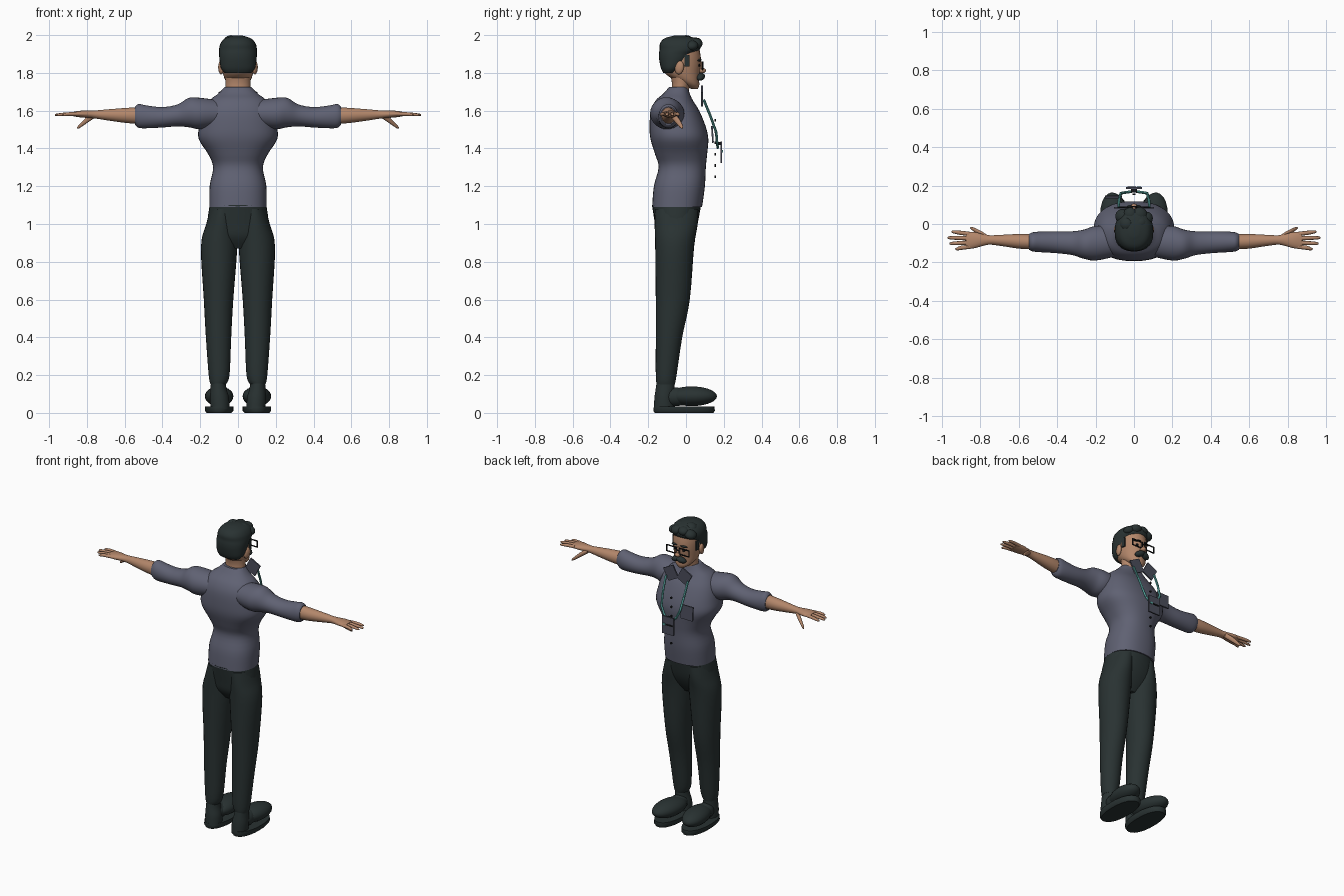
import bpy
import bmesh
import math
from mathutils import Matrix, Vector, Euler

default_cube = bpy.data.objects.get("Cube")
if default_cube:
    bpy.data.objects.remove(default_cube, do_unlink=True)


def material(name, *rgb):
    mat = bpy.data.materials.new(name)
    mat.use_nodes = True
    colour = (*rgb, 1)
    mat.diffuse_color = colour
    mat.node_tree.nodes["Principled BSDF"].inputs["Base Color"].default_value = colour
    return mat


SHIRT = material("slate shirt", .115, .12, .17)
DARK = material("dark green black", .022, .032, .032)
SKIN = material("tan skin", .45, .24, .145)
PLATE = material("dark slate", .07, .075, .105)
TEAL = material("teal strap", .09, .36, .33)
BLACK = material("black", .006, .007, .008)


def finish(bm, name, mat, mirror):
    """Turn a bmesh into a shaded, coloured object, optionally mirrored in x."""
    bmesh.ops.recalc_face_normals(bm, faces=bm.faces)
    mesh = bpy.data.meshes.new(name)
    bm.to_mesh(mesh)
    bm.free()
    for poly in mesh.polygons:
        poly.use_smooth = True
    mesh.set_sharp_from_angle(angle=math.radians(45))
    mesh.materials.append(mat)
    obj = bpy.data.objects.new(name, mesh)
    bpy.context.collection.objects.link(obj)
    if mirror:
        obj.modifiers.new("mirror", "MIRROR").use_mirror_merge = False
    return obj


def smooth_rings(rings, steps):
    """Catmull-Rom interpolation between key rings."""
    keys = [Vector(r) for r in rings]
    out = []
    for i in range(len(keys) - 1):
        a, b, c, d = (keys[min(max(i + k, 0), len(keys) - 1)] for k in (-1, 0, 1, 2))
        for s in range(steps):
            t = s / steps
            out.append(b + ((c - a) * t + (a * 2 - b * 5 + c * 4 - d) * t * t
                            + (b * 3 - a - c * 3 + d) * t ** 3) / 2)
    return out + [keys[-1]]


def loft(name, mat, axis, rings, mirror=False, sides=28, power=1.0, steps=4):
    """Rings are (position along axis, two centres, two radii)."""
    bm = bmesh.new()
    loops = []
    for t, u, v, ru, rv in smooth_rings(rings, steps):
        loop = []
        for k in range(sides):
            c, s = (f(math.tau * k / sides) for f in (math.cos, math.sin))
            a = u + ru * math.copysign(abs(c) ** power, c)
            b = v + rv * math.copysign(abs(s) ** power, s)
            loop.append(bm.verts.new((a, b, t) if axis == "z" else (t, a, b)))
        loops.append(loop)
    for low, high in zip(loops, loops[1:]):
        for k in range(sides):
            j = (k + 1) % sides
            bm.faces.new((low[k], low[j], high[j], high[k]))
    bm.faces.new(loops[0])
    bm.faces.new(loops[-1])
    return finish(bm, name, mat, mirror)


def placed(loc, size, turn):
    rot = Euler([math.radians(a) for a in turn]).to_matrix().to_4x4()
    return Matrix.Translation(loc) @ rot @ Matrix.Diagonal((*size, 1))


def ball(name, mat, loc, radii, turn=(0, 0, 0), mirror=False):
    bm = bmesh.new()
    bmesh.ops.create_uvsphere(bm, u_segments=24, v_segments=14, radius=1,
                              matrix=placed(loc, radii, turn))
    return finish(bm, name, mat, mirror)


def box(name, mat, loc, size, turn=(0, 0, 0), mirror=False):
    bm = bmesh.new()
    bmesh.ops.create_cube(bm, size=1, matrix=placed(loc, size, turn))
    return finish(bm, name, mat, mirror)


def rods(name, mat, points, radius, mirror=False):
    """Round bars joining consecutive points."""
    bm = bmesh.new()
    for p, q in zip(points, points[1:]):
        p, q = Vector(p), Vector(q)
        turn = (q - p).to_track_quat("Z", "Y").to_matrix().to_4x4()
        bmesh.ops.create_cone(bm, cap_ends=True, segments=8, radius1=radius,
                              radius2=radius, depth=(q - p).length + radius,
                              matrix=Matrix.Translation((p + q) / 2) @ turn)
    return finish(bm, name, mat, mirror)


# Shirt: torso and rolled sleeves
loft("shirt_torso", SHIRT, "z", [
    (1.09, 0, -.047, .152, .132), (1.2, 0, -.035, .15, .135),
    (1.3, 0, -.02, .132, .125), (1.37, 0, -.026, .158, .138),
    (1.45, 0, -.035, .208, .153), (1.52, 0, -.045, .205, .148),
    (1.6, 0, -.058, .185, .128), (1.655, 0, -.062, .15, .098),
    (1.69, 0, -.05, .105, .07), (1.725, 0, -.04, .07, .05)], power=.85, sides=36)
loft("sleeves", SHIRT, "x", [
    (.1, -.09, 1.585, .08, .07), (.2, -.1, 1.585, .09, .083),
    (.26, -.105, 1.59, .076, .078), (.32, -.1, 1.575, .062, .058),
    (.4, -.095, 1.565, .057, .054), (.48, -.093, 1.567, .054, .06),
    (.525, -.093, 1.572, .05, .063), (.545, -.093, 1.573, .042, .048)], mirror=True)

# Forearms, palms, fingers and thumbs
loft("forearms_and_palms", SKIN, "x", [
    (.53, -.093, 1.574, .039, .044), (.6, -.09, 1.575, .038, .039),
    (.7, -.085, 1.578, .028, .028), (.76, -.083, 1.58, .025, .021),
    (.83, -.084, 1.582, .042, .018), (.875, -.086, 1.582, .042, .011)], mirror=True)
for finger, y, tip in (("index", -.052, .95), ("middle", -.075, .97),
                       ("ring", -.097, .96), ("little", -.118, .93)):
    spread = (y + .085) * .35
    loft(finger + "_fingers", SKIN, "x", [
        (.85, y, 1.582, .011, .01), (.9, y + spread / 2, 1.582, .011, .01),
        (tip - .01, y + spread, 1.578, .008, .007), (tip, y + spread, 1.577, .002, .002)],
        mirror=True, sides=10, steps=2)
loft("thumbs", SKIN, "x", [
    (.765, -.07, 1.572, .014, .014), (.8, -.048, 1.55, .014, .016),
    (.84, -.025, 1.517, .009, .01), (.852, -.02, 1.508, .002, .003)],
    mirror=True, sides=12)

# Trousers
loft("trouser_hips", DARK, "z", [
    (.87, 0, -.06, .07, .05), (.93, 0, -.06, .14, .09),
    (1.0, 0, -.052, .162, .112), (1.1, 0, -.05, .15, .13)], power=.9)
loft("trouser_legs", DARK, "z", [
    (.15, .105, -.107, .04, .048), (.2, .1, -.105, .055, .055),
    (.4, .103, -.09, .067, .07), (.6, .103, -.07, .078, .09),
    (.88, .1, -.06, .096, .103), (1.0, .09, -.052, .078, .114),
    (1.08, .08, -.05, .066, .115)], mirror=True)

# Shoes
loft("shoe_heels", DARK, "z", [
    (.02, .095, -.115, .05, .055), (.08, .098, -.115, .05, .052),
    (.13, .103, -.11, .042, .05), (.18, .105, -.107, .038, .046)], mirror=True)
ball("shoe_toes", DARK, (.1, .03, .088), (.074, .135, .052), (0, 0, -8), True)
ball("shoe_insteps", DARK, (.1, -.06, .085), (.05, .08, .05), (0, 0, -8), True)
loft("shoe_soles", DARK, "z", [
    (0, .1, -.01, .066, .155), (.012, .1, -.01, .076, .163),
    (.035, .1, -.01, .076, .16)], mirror=True, power=.9, steps=1)

# Neck and head
loft("neck", SKIN, "z", [
    (1.69, 0, -.035, .066, .045), (1.75, 0, -.025, .066, .05),
    (1.83, 0, -.03, .07, .065)])
loft("head", SKIN, "z", [
    (1.716, 0, .045, .022, .018), (1.735, 0, .03, .048, .04),
    (1.76, 0, .006, .067, .064), (1.8, 0, -.02, .08, .093),
    (1.85, 0, -.025, .086, .104), (1.9, 0, -.028, .088, .104),
    (1.95, 0, -.03, .08, .092), (1.985, 0, -.03, .045, .055)])
ball("ears", SKIN, (.09, -.035, 1.828), (.014, .024, .036), (-10, 0, -15), True)
ball("nose_tip", SKIN, (0, .085, 1.812), (.018, .021, .014))
ball("nose_bridge", SKIN, (0, .078, 1.835), (.011, .014, .034), (15, 0, 0))

# Hair, eyebrows, eyes and moustache
loft("hair", DARK, "z", [
    (1.8, 0, -.085, .07, .035), (1.825, 0, -.075, .09, .058),
    (1.87, 0, -.06, .098, .082), (1.9, 0, -.05, .1, .093),
    (1.925, 0, -.033, .1, .107), (1.955, 0, -.03, .093, .108),
    (1.982, 0, -.03, .07, .085), (1.997, 0, -.035, .025, .03)], power=.9)
for x, y, z, r in ((-.06, .04, 1.945, .038), (-.02, .05, 1.96, .036),
                   (.03, .048, 1.955, .04), (.065, .03, 1.945, .034),
                   (-.04, 0, 1.972, .036), (.035, .005, 1.966, .036)):
    ball("hair_wave", DARK, (x, y, z), (r, r, r * .75), (0, x * 300, 0))
box("sideburns", DARK, (.086, .005, 1.865), (.008, .025, .06), (0, 0, 8), True)
ball("eyebrows", DARK, (.035, .072, 1.868), (.024, .009, .006), (0, 8, -15), True)
ball("eyes", BLACK, (.033, .07, 1.84), (.01, .006, .007), mirror=True)
ball("moustache", DARK, (.02, .078, 1.779), (.033, .021, .018), (0, 20, -20), True)

# Glasses
rods("glasses_frames", BLACK, [
    (.01, .088, 1.817), (.082, .086, 1.817), (.082, .086, 1.857),
    (.01, .088, 1.857), (.01, .088, 1.817)], .004, True)
rods("glasses_bridge", BLACK, [(-.01, .09, 1.842), (.01, .09, 1.842)], .004)

# Collar flaps, chest pocket and shirt buttons
box("collar_flaps", PLATE, (.05, .085, 1.678), (.08, .009, .085), (0, 28, 0), True)
box("chest_pocket", PLATE, (-.106, .14, 1.475), (.088, .009, .09), (4, 0, 0))
bm = bmesh.new()
for i in range(6):
    bmesh.ops.create_cone(bm, cap_ends=True, segments=12, radius1=.007, radius2=.007,
                          depth=.008, matrix=Matrix.Translation((0, .154, 1.25 + i * .06))
                          @ Matrix.Rotation(math.pi / 2, 4, "X"))
finish(bm, "shirt_buttons", BLACK, False)

# Lanyard and badge
rods("lanyard", TEAL, [(.08, .095, 1.655), (.077, .13, 1.57), (.068, .16, 1.485),
                       (.045, .164, 1.435), (.015, .168, 1.405)], .007, True)
box("badge_clip", BLACK, (0, .175, 1.425), (.03, .02, .016))
box("badge", PLATE, (0, .187, 1.38), (.085, .009, .115))
box("badge_stripe", BLACK, (-.012, .193, 1.385), (.045, .004, .009))
box("badge_patch", TEAL, (.026, .193, 1.385), (.02, .004, .012))
